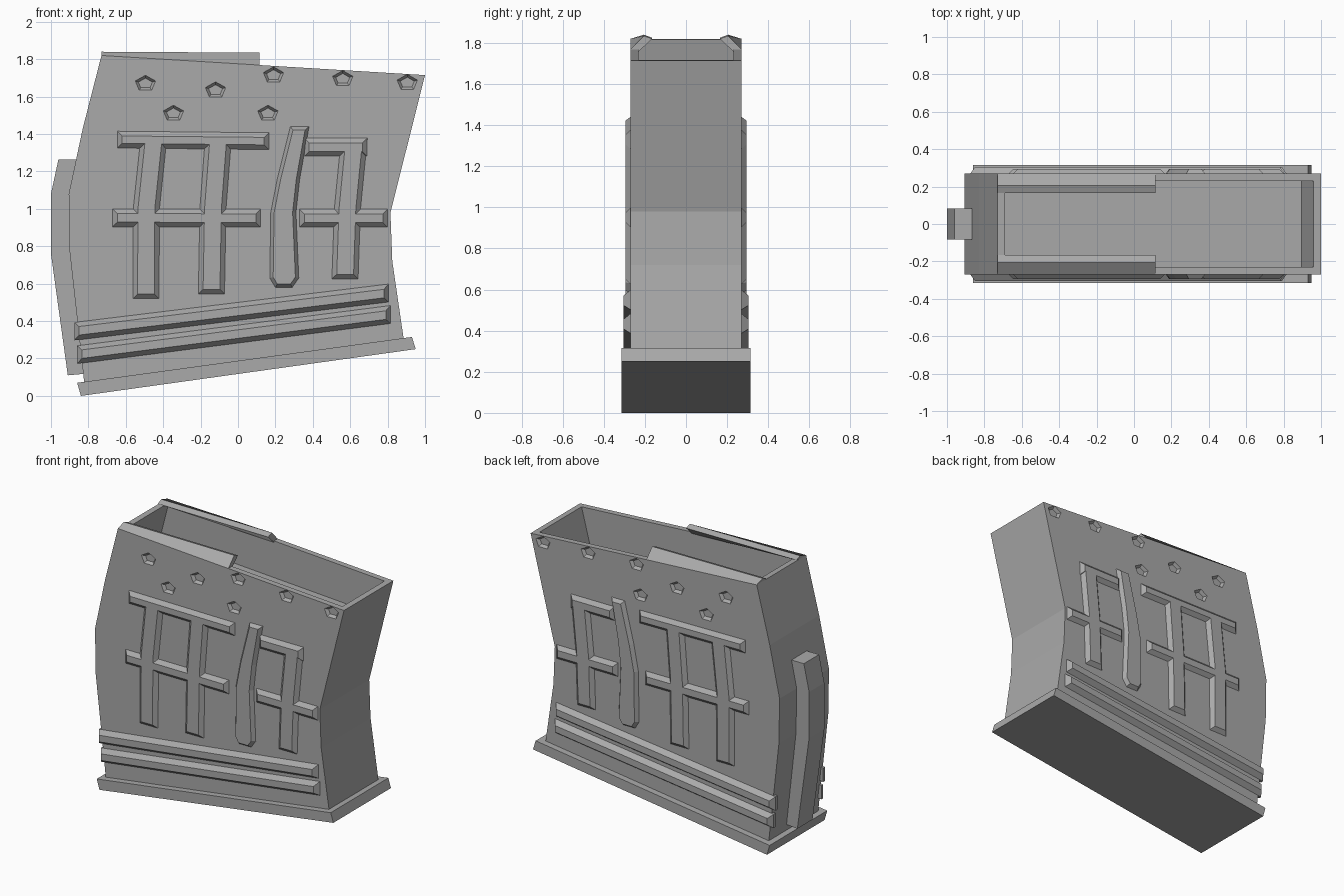
import bpy
import bmesh
from math import sin, cos, tau
from mathutils import Vector

cube = bpy.data.objects.get("Cube")
if cube:
    bpy.data.objects.remove(cube)

HALF = 0.27  # half depth of the body

grey = bpy.data.materials.new("plain_grey")
grey.use_nodes = True
colour = (0.4, 0.4, 0.4, 1)
grey.diffuse_color = colour
grey.node_tree.nodes["Principled BSDF"].inputs["Base Color"].default_value = colour


def finish(name, bm):
    """Turn a bmesh into a named flat-shaded object."""
    bmesh.ops.recalc_face_normals(bm, faces=bm.faces)
    mesh = bpy.data.meshes.new(name)
    bm.to_mesh(mesh)
    bm.free()
    mesh.materials.append(grey)
    obj = bpy.data.objects.new(name, mesh)
    bpy.context.collection.objects.link(obj)
    return obj


def prism(bm, outline, start, end):
    """Extrude an x-z outline along y and return the cap at the end."""
    base = bm.faces.new([bm.verts.new((x, start, z)) for x, z in outline])
    top = bmesh.ops.extrude_face_region(bm, geom=[base], use_keep_orig=True)["geom"]
    verts = [g for g in top if isinstance(g, bmesh.types.BMVert)]
    bmesh.ops.translate(bm, verts=verts, vec=(0, end - start, 0))
    cap = next(g for g in top if isinstance(g, bmesh.types.BMFace))
    bmesh.ops.recalc_face_normals(bm, faces=bm.faces)
    return cap


def relief(name, outlines, start, shoulder, tip, bevel):
    """Chamfered raised shapes (or pit cutters) on both broad sides."""
    whole = bmesh.new()
    for side in (-1, 1):
        for outline in outlines:
            bm = bmesh.new()
            cap = prism(bm, outline, side * start, side * shoulder)
            bmesh.ops.inset_region(bm, faces=[cap], thickness=bevel, use_even_offset=True,
                                   use_boundary=True, depth=abs(tip - shoulder))
            temp = bpy.data.meshes.new("temp")
            bm.to_mesh(temp)
            bm.free()
            whole.from_mesh(temp)
            bpy.data.meshes.remove(temp)
    return finish(name, whole)


def strip(path, dx, dz):
    """Outline of a band around a centre path, widened by dx or dz."""
    near = [(x - dx, z - dz) for x, z in path]
    far = [(x + dx, z + dz) for x, z in path]
    return near + far[::-1]


def upright(*path, half=0.07):
    return strip(path, half, 0)


def crossbar(*path, half=0.048):
    return strip(path, 0, half)


def pentagon(x, z):
    return [(x + 0.058 * sin(i * tau / 5), z + 0.045 * cos(i * tau / 5)) for i in range(5)]


# Curved hollow body, with the cavity sunk from its sloping top
body_outline = [(-0.73, 1.82), (-0.83, 1.43), (-0.905, 1.08), (-0.9, 0.77), (-0.82, 0.05),
                (0.88, 0.27), (0.885, 0.31), (0.825, 0.72), (0.815, 0.98), (1, 1.715)]
bm = bmesh.new()
prism(bm, body_outline, -HALF, HALF)
mouth = max(bm.faces, key=lambda f: f.normal.z)
bmesh.ops.inset_region(bm, faces=[mouth], thickness=0.04, use_even_offset=True)
well = bmesh.ops.extrude_face_region(bm, geom=[mouth])["geom"]
bmesh.ops.delete(bm, geom=[mouth], context="FACES_ONLY") if mouth.is_valid else None
bmesh.ops.translate(bm, verts=[g for g in well if isinstance(g, bmesh.types.BMVert)],
                    vec=Vector((-0.065, 0, -0.25)))
body = finish("body", bm)

# Pentagonal pits cut into both sides
pit_centres = [(-0.495, 1.67), (-0.12, 1.635), (0.19, 1.715), (0.56, 1.695),
               (0.905, 1.675), (-0.345, 1.51), (0.16, 1.51)]
cutter = relief("pit_cutter", [pentagon(*c) for c in pit_centres], 0.3, 0.271, 0.25, 0.014)
cutter.hide_render = True
cut = body.modifiers.new("pits", "BOOLEAN")
cut.operation = "DIFFERENCE"
cut.solver = "EXACT"
cut.object = cutter
bpy.context.view_layer.objects.active = body
bpy.ops.object.modifier_apply(modifier=cut.name)
bpy.data.objects.remove(cutter)

# Base plate
bm = bmesh.new()
prism(bm, [(-0.86, 0.07), (-0.84, 0), (0.95, 0.25), (0.93, 0.315)], -0.315, 0.315)
finish("base_plate", bm)

# Spine along the curved back edge
bm = bmesh.new()
prism(bm, [(-0.96, 1.265), (-1, 1.08), (-1, 0.76), (-0.91, 0.11), (-0.8, 0.12),
           (-0.86, 0.76), (-0.86, 1.08), (-0.86, 1.265)], -0.083, 0.083)
finish("spine", bm)

# Feed lips folded over the mouth
for side, name in ((-1, "front_lip"), (1, "back_lip")):
    bm = bmesh.new()
    rings = []
    for x, peak, rim in ((-0.73, 1.84, 1.82), (0.115, 1.835, 1.768)):
        section = [(HALF, rim), (0.205, peak), (0.165, peak - 0.015), (0.23, rim - 0.01)]
        rings.append([bm.verts.new((x, side * y, z)) for y, z in section])
    for ring in rings:
        bm.faces.new(ring)
    for i in range(4):
        j = (i + 1) % 4
        bm.faces.new((rings[0][i], rings[0][j], rings[1][j], rings[1][i]))
    finish(name, bm)

# Two slanted grip ribs
relief("grip_ribs", [crossbar((-0.875, 0.345), (0.805, 0.55)),
                     crossbar((-0.86, 0.22), (0.815, 0.435))], 0.25, HALF, 0.305, 0.025)

# Raised frames on the sides
relief("large_frame", [crossbar((-0.645, 1.37), (0.165, 1.362), half=0.045),
                       crossbar((-0.67, 0.952), (0.12, 0.95)),
                       upright((-0.45, 1.38), (-0.49, 1), (-0.492, 0.52)),
                       upright((-0.105, 1.38), (-0.134, 1), (-0.142, 0.545))],
       0.25, HALF, 0.295, 0.025)
relief("small_frame", [crossbar((0.355, 1.33), (0.69, 1.33)),
                       crossbar((0.33, 0.95), (0.8, 0.95)),
                       upright((0.622, 1.378), (0.585, 1), (0.572, 0.625))],
       0.25, HALF, 0.295, 0.025)

# Curved bar between the frames
curve = [(0.28, 1.44), (0.38, 1.44), (0.33, 1.16), (0.31, 0.98), (0.325, 0.63), (0.29, 0.58),
         (0.2, 0.58), (0.17, 0.63), (0.175, 0.98), (0.21, 1.16)]
relief("curved_bar", [curve], 0.25, HALF, 0.295, 0.018)
